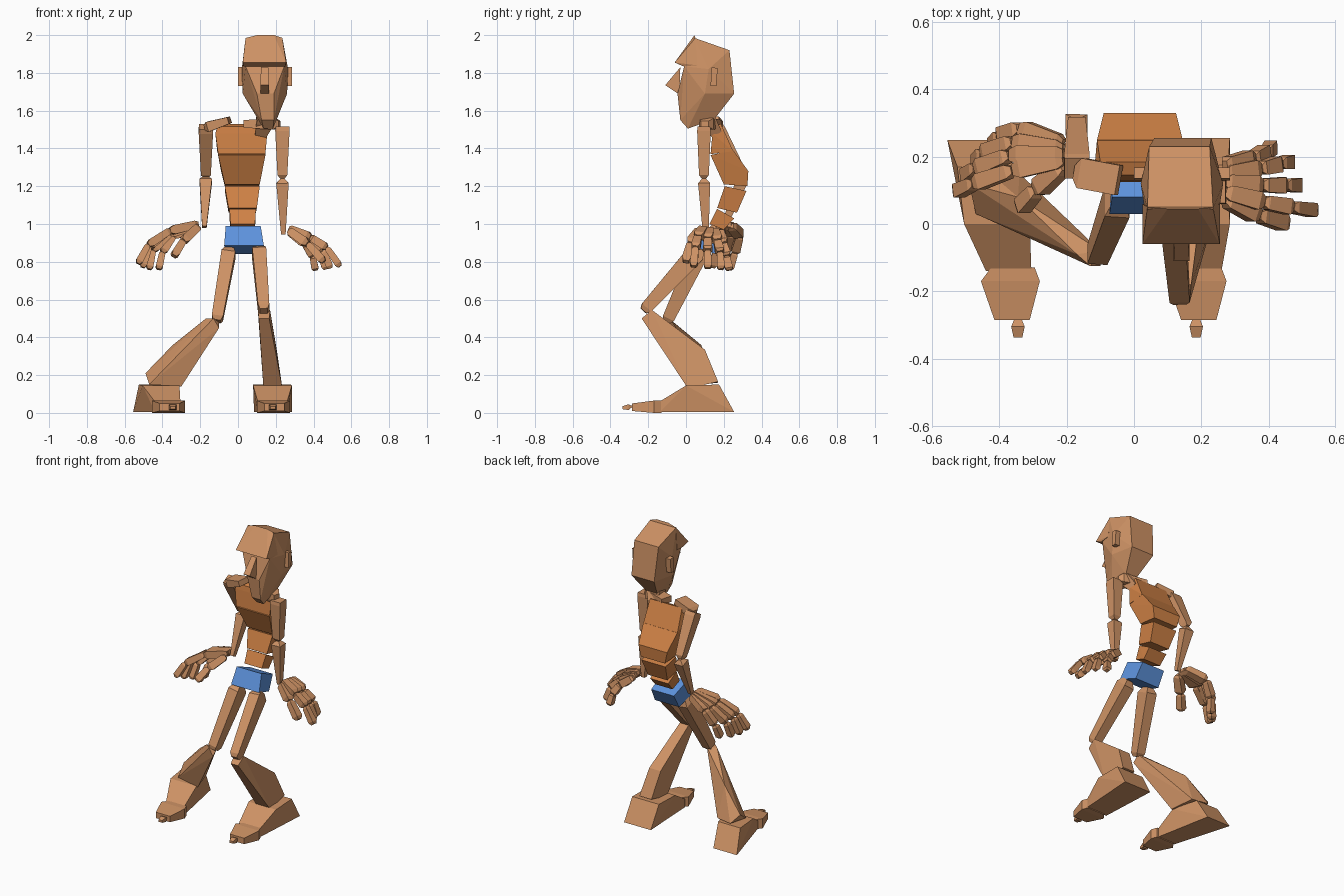
import bpy, bmesh
from mathutils import Vector as V


def material(name, col):
    m = bpy.data.materials.new(name)
    m.diffuse_color = (*col, 1)
    return m


SKIN = material("skin", (0.62, 0.29, 0.13))
SHIRT = material("shirt", (0.62, 0.22, 0.06))
BLUE = material("shorts", (0.11, 0.29, 0.72))


def hull(name, pts, mat=SKIN):
    """Flat-faced convex block around the points"""
    bm = bmesh.new()
    for p in pts:
        bm.verts.new(p)
    r = bmesh.ops.convex_hull(bm, input=bm.verts[:])
    loose = [v for v in bm.verts if not v.link_faces]
    bmesh.ops.delete(bm, geom=loose, context='VERTS')
    bmesh.ops.dissolve_limit(bm, angle_limit=0.02, verts=bm.verts[:], edges=bm.edges[:])
    bmesh.ops.recalc_face_normals(bm, faces=bm.faces[:])
    me = bpy.data.meshes.new(name)
    bm.to_mesh(me)
    bm.free()
    me.materials.append(mat)
    ob = bpy.data.objects.new(name, me)
    bpy.context.collection.objects.link(ob)
    return ob


def slab(name, prof, mat=SKIN):
    """Side profile points (y, z) each with its own x span"""
    return hull(name, [(x, y, z) for y, z, a, b in prof for x in (a, b)], mat)


def bone(name, a, b, stations, side=(1, 0, 0), mat=SKIN):
    """Tapered box along a-b; stations are (fraction, half width, half depth)"""
    a, b = V(a), V(b)
    t = (b - a).normalized()
    u = V(side)
    u = (u - t * u.dot(t)).normalized()
    w = t.cross(u)
    return hull(name, [a.lerp(b, f) + u * i * hw + w * j * hd
                       for f, hw, hd in stations for i in (-1, 1) for j in (-1, 1)], mat)


# Head with brow, nose and ears
slab("head", [(0.045, 1.985, 0.04, 0.235), (0.23, 1.92, 0.045, 0.225), (0.255, 1.69, 0.06, 0.23),
              (0.15, 1.555, 0.11, 0.19), (0.01, 1.505, 0.135, 0.185), (-0.03, 1.55, 0.125, 0.19),
              (-0.045, 1.69, 0.1, 0.19), (-0.01, 1.835, 0.04, 0.245), (0.1, 1.69, 0.025, 0.26),
              (0.12, 1.82, 0.02, 0.265)])
slab("brow", [(-0.06, 1.855, 0.025, 0.255), (0.045, 2.0, 0.1, 0.19), (0.05, 1.985, 0.04, 0.235),
              (0.06, 1.84, 0.025, 0.255), (-0.015, 1.835, 0.03, 0.25)])
slab("nose", [(-0.11, 1.735, 0.118, 0.165), (-0.03, 1.83, 0.122, 0.16), (-0.035, 1.685, 0.118, 0.165)])
for n, a, b in (("left", 0.0, 0.05), ("right", 0.24, 0.285)):
    slab("ear_" + n, [(0.13, 1.73, a, b), (0.135, 1.83, a, b), (0.168, 1.825, a, b), (0.16, 1.73, a, b)])
bone("neck", (0.12, 0.16, 1.48), (0.155, 0.09, 1.59), [(0, .03, .03), (.6, .045, .04), (1, .04, .04)])

# Torso blocks, from shoulders to waist
slab("upper_chest", [(0.13, 1.37, -0.105, 0.145), (0.14, 1.48, -0.12, 0.155), (0.145, 1.515, -0.11, 0.15),
                     (0.185, 1.53, -0.1, 0.14), (0.25, 1.385, -0.11, 0.145)], SHIRT)
slab("chest", [(0.13, 1.365, -0.105, 0.145), (0.25, 1.39, -0.11, 0.145), (0.33, 1.28, -0.09, 0.125),
               (0.325, 1.2, -0.07, 0.11), (0.2, 1.21, -0.07, 0.115)], SHIRT)
slab("belly", [(0.205, 1.2, -0.07, 0.115), (0.32, 1.175, -0.07, 0.11), (0.27, 1.06, -0.05, 0.095),
               (0.165, 1.085, -0.05, 0.1)], SHIRT)
slab("waist", [(0.165, 1.08, -0.045, 0.095), (0.255, 1.03, -0.045, 0.09), (0.2, 0.97, -0.04, 0.09),
               (0.125, 1.0, -0.04, 0.09)], SHIRT)
slab("pelvis", [(0.08, 0.99, -0.065, 0.12), (0.03, 0.885, -0.073, 0.137), (0.16, 0.84, -0.06, 0.12),
                (0.215, 0.935, -0.06, 0.11)], BLUE)

# Legs
thigh = [(0, .022, .025), (.08, .037, .05), (.95, .03, .032), (1, .02, .02)]
bone("thigh_left", (-0.045, 0.08, 0.87), (-0.112, -0.1, 0.485), thigh)
bone("thigh_right", (0.11, 0.075, 0.87), (0.137, -0.225, 0.54), thigh)
hull("shin_left", [(-.17, -.09, .5), (-.13, -.125, .5), (-.1, -.125, .45), (-.1, -.08, .49),
                   (-.345, .08, .36), (-.49, .12, .21), (-.47, .03, .15), (-.30, .0, .14),
                   (-.34, .15, .16), (-.45, .17, .16)])
slab("shin_right", [(-0.235, 0.5, 0.11, 0.165), (-0.18, 0.545, 0.105, 0.17), (0.1, 0.335, 0.12, 0.205),
                    (0.17, 0.165, 0.14, 0.23), (0.01, 0.13, 0.135, 0.235)])

# Feet: block, toe pad and toe tip, each ring is (y, z, x span)
slab("foot_left", [(.25, 0.005, -.555, -.38), (.17, .15, -.525, -.36), (0.0, .145, -.505, -.31),
                   (-.14, .06, -.44, -.305), (-.14, 0.005, -.44, -.305)])
slab("foot_right", [(.255, 0.005, .085, .285), (.175, .15, .08, .28), (0.0, .145, .08, .285),
                    (-.14, .06, .105, .26), (-.14, 0.005, .105, .26)])
for n, x in (("left", -0.365), ("right", 0.19)):
    slab("toe_pad_" + n, [(-.13, .065, x - .06, x + .07), (-.13, 0, x - .06, x + .07),
                          (-.17, .065, x - .09, x + .085), (-.17, 0, x - .09, x + .085),
                          (-.285, .05, x - .05, x + .055), (-.285, .01, x - .05, x + .055)])
    c = x + (.02 if n == "left" else -.005)
    slab("toe_tip_" + n, [(-.28, .035, c - .01, c + .01), (-.305, .045, c - .02, c + .02),
                          (-.305, .015, c - .02, c + .02), (-.337, .035, c - .013, c + .013),
                          (-.337, .02, c - .013, c + .013)])

# Arms
bone("collar_left", (-0.045, 0.13, 1.55), (-0.175, 0.155, 1.51), [(0, .045, .018), (.85, .045, .027), (1, .02, .015)], (0, 1, 0))
bone("collar_right", (0.04, 0.15, 1.53), (0.22, 0.1, 1.53), [(0, .04, .02), (.85, .04, .03), (1, .02, .015)], (0, 1, 0))
upper = [(0, .037, .033), (.08, .038, .036), (.93, .026, .026), (1, .012, .012)]
fore = [(0, .01, .01), (.08, .033, .032), (1, .012, .015)]
for n, s, e, w in (("left", (-.17, .165, 1.515), (-.17, .305, 1.25), (-.178, .2, .985)),
                   ("right", (.235, .095, 1.515), (.235, .095, 1.24), (.24, .105, .945))):
    bone("upper_arm_" + n, s, e, upper)
    bone("forearm_" + n, e, w, fore)

# Hands: joints of each finger from wrist to tip, thumb last
hands = {
    "left": [[(-.21, .24, .99), (-.34, .285, .94), (-.40, .26, .85), (-.42, .23, .76)],
             [(-.21, .225, .995), (-.36, .245, .95), (-.45, .21, .86), (-.47, .18, .76)],
             [(-.21, .21, 1.0), (-.37, .205, .96), (-.47, .165, .88), (-.505, .14, .77)],
             [(-.21, .19, 1.0), (-.36, .16, .965), (-.475, .12, .89), (-.53, .095, .79)],
             [(-.21, .17, .985), (-.29, .10, .91), (-.34, .045, .83)]],
    "right": [[(.27, .175, .96), (.355, .195, .895), (.395, .215, .83), (.41, .23, .755)],
              [(.27, .15, .965), (.375, .165, .91), (.435, .18, .85), (.465, .185, .76)],
              [(.27, .125, .97), (.38, .115, .92), (.45, .115, .86), (.49, .115, .765)],
              [(.27, .095, .975), (.385, .065, .93), (.47, .05, .875), (.54, .04, .775)],
              [(.27, .075, .965), (.37, .025, .895), (.455, .0, .80)]]}
for n, fingers in hands.items():
    for k, joints in enumerate(fingers):
        for i, (a, b) in enumerate(zip(joints, joints[1:])):
            r = 0.027 - 0.003 * i
            bone(f"finger_{n}_{k}_{i}", a, b, [(0, r * .45, r * .45), (.12, r * .85, r * .8),
                                               (.85, r, r * .9), (1, r * .6, r * .5)], (0, 1, 0))
